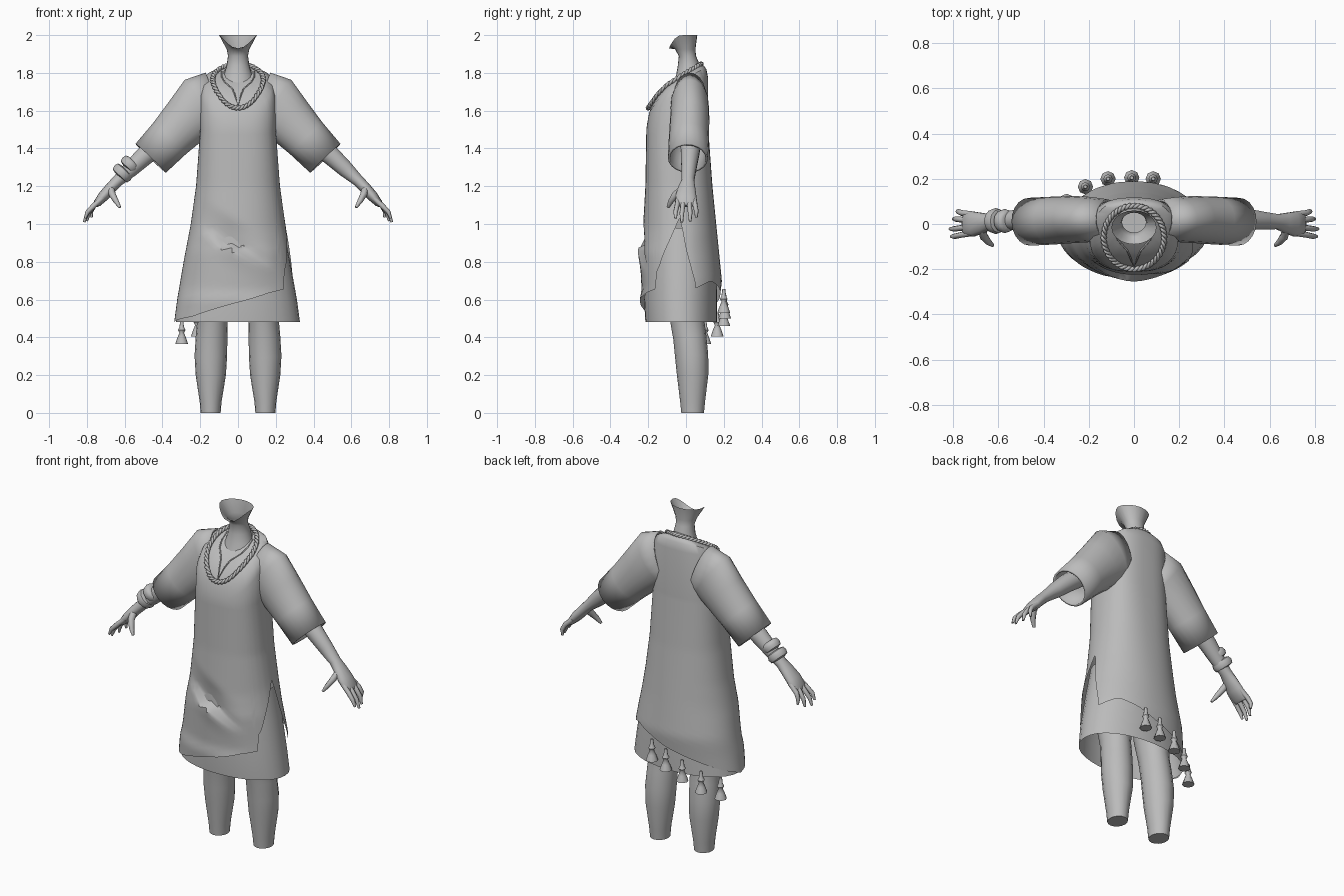
import bpy, bmesh, math
from mathutils import Vector

if "Cube" in bpy.data.objects:
    bpy.data.objects.remove(bpy.data.objects["Cube"])

grey = bpy.data.materials.new("soft_grey")
grey.diffuse_color = (0.5, 0.5, 0.5, 1)
grey.use_nodes = True
grey.node_tree.nodes["Principled BSDF"].inputs["Base Color"].default_value = grey.diffuse_color


def interp(table, v):
    """Linear lookup in a list of (key, value) sorted by key."""
    if v <= table[0][0]:
        return table[0][1]
    for (a, p), (b, q) in zip(table, table[1:]):
        if v <= b:
            return p + (q - p) * (v - a) / (b - a)
    return table[-1][1]


def loft(name, rings, cap_start=False, cap_end=False, angle=50):
    """Skin a row of closed rings with equal point counts."""
    bm = bmesh.new()
    vs = [[bm.verts.new(p) for p in r] for r in rings]
    n = len(vs[0])
    for a, b in zip(vs, vs[1:]):
        for i in range(n):
            j = (i + 1) % n
            bm.faces.new((a[i], a[j], b[j], b[i]))
    if cap_start:
        bm.faces.new(vs[0])
    if cap_end:
        bm.faces.new(vs[-1])
    bmesh.ops.recalc_face_normals(bm, faces=bm.faces)
    me = bpy.data.meshes.new(name)
    bm.to_mesh(me)
    bm.free()
    me.materials.append(grey)
    me.shade_smooth()
    me.set_sharp_from_angle(angle=math.radians(angle))
    ob = bpy.data.objects.new(name, me)
    bpy.context.collection.objects.link(ob)
    return ob


def limb(name, stations, n=12, side=1, caps=(True, True)):
    """Tube through (x, y, z, radius across, radius in y) stations."""
    pts = [Vector((s[0] * side, s[1], s[2])) for s in stations]
    rings = []
    for i, (p, s) in enumerate(zip(pts, stations)):
        t = (pts[min(i + 1, len(pts) - 1)] - pts[max(i - 1, 0)]).normalized()
        u = t.cross(Vector((0, 1, 0))).normalized()
        v = u.cross(t)
        rings.append([p + u * s[3] * math.cos(k * math.tau / n)
                      + v * s[4] * math.sin(k * math.tau / n) for k in range(n)])
    return loft(name, rings, *caps)


def oval(z, hw, yf, yb, n=20, power=1.0):
    """Horizontal oval ring; z may be a function of y."""
    out = []
    for k in range(n):
        c, s = math.cos(k * math.tau / n), math.sin(k * math.tau / n)
        x = hw * math.copysign(abs(c) ** power, c)
        y = (yf + yb) / 2 + (yb - yf) / 2 * math.copysign(abs(s) ** power, s)
        out.append((x, y, z(y) if callable(z) else z))
    return out


def wire(name, points, radius, cyclic=False):
    cu = bpy.data.curves.new(name, 'CURVE')
    cu.dimensions = '3D'
    cu.bevel_depth = radius
    cu.bevel_resolution = 1
    sp = cu.splines.new('POLY')
    sp.points.add(len(points) - 1)
    for q, p in zip(sp.points, points):
        q.co = (*p, 1)
    sp.use_cyclic_u = cyclic
    cu.materials.append(grey)
    bpy.context.collection.objects.link(bpy.data.objects.new(name, cu))


# Sloping chest and neck line, height against depth
SLOPE = [(-0.205, 1.60), (-0.15, 1.68), (-0.1, 1.73), (0, 1.795), (0.08, 1.84), (0.12, 1.845)]


def slope(y):
    return interp(SLOPE, y)


# Tunic profile: half width, front and back depth against height
WIDTH = [(0.48, 0.338), (0.6, 0.322), (0.8, 0.288), (1.0, 0.25), (1.2, 0.222), (1.5, 0.2)]
FRONT = [(0.48, -0.23), (0.6, -0.245), (0.65, -0.235), (0.85, -0.245), (0.97, -0.228), (1.2, -0.215), (1.5, -0.21)]
BACK = [(0.48, 0.165), (0.7, 0.19), (0.8, 0.18), (1.2, 0.14), (1.5, 0.118)]
# Slanted hem with a side slit, height against angle
HEM = [(0, 1.03), (20, 0.66), (45, 0.70), (70, 0.665), (90, 0.62), (120, 0.57), (150, 0.52),
       (180, 0.48), (225, 0.51), (270, 0.585), (300, 0.635), (320, 0.655), (325, 0.75),
       (330, 0.78), (360, 1.03)]
ANGLES = sorted(set(range(0, 360, 6)) | {3, 9, 15, 20, 320, 325, 333, 345, 357})


def body_point(deg, z):
    c, s = math.cos(math.radians(deg)), math.sin(math.radians(deg))
    power = 0.75 + 0.2 * min(1, max(0, (1.5 - z) / 0.6))
    x = interp(WIDTH, z) * math.copysign(abs(c) ** power, c)
    yf, yb = interp(FRONT, z), interp(BACK, z)
    y = (yf + yb) / 2 + (yb - yf) / 2 * math.copysign(abs(s) ** power, s)
    if s < 0:  # diagonal drape fold on the front
        up = z - (0.97 - 0.6 * (x + 0.19))
        fade = max(0, 1 - abs(x + 0.02) / 0.19)
        if 0 < up < 0.16:
            y += 0.05 * fade * (1 - up / 0.16)
        elif -0.1 < up <= 0:
            y -= 0.012 * fade * (1 + up / 0.1)
    return (x, y, z)


def yoke_ring(hw, yf, yb, drop, power):
    out = []
    for d in ANGLES:
        c, s = math.cos(math.radians(d)), math.sin(math.radians(d))
        x = hw * math.copysign(abs(c) ** power, c)
        y = (yf + yb) / 2 + (yb - yf) / 2 * math.copysign(abs(s) ** power, s)
        out.append((x, y, slope(y) - drop))
    return out


tunic = [yoke_ring(0.075, -0.05, 0.075, 0, 1), yoke_ring(0.105, -0.12, 0.085, 0, 0.95),
         yoke_ring(0.14, -0.17, 0.095, 0.004, 0.88), yoke_ring(0.18, -0.195, 0.108, 0.025, 0.8),
         yoke_ring(0.197, -0.206, 0.117, 0.07, 0.77)]
ROWS = 34
for r in range(ROWS + 1):
    tunic.append([body_point(d, 1.5 + (interp(HEM, d) - 1.5) * r / ROWS) for d in ANGLES])
loft("tunic", tunic)

# Underskirt
loft("underskirt", [oval(z, w, f, b, 32, 0.95) for z, w, f, b in
                    [(0.48, 0.328, -0.215, 0.165), (0.6, 0.312, -0.222, 0.165),
                     (0.8, 0.276, -0.215, 0.16), (0.98, 0.24, -0.2, 0.14)]])

# Neck with the open jaw line
neck = [oval(z, w, f, b) for z, w, f, b in
        [(1.72, 0.1, -0.08, 0.085), (1.79, 0.075, -0.052, 0.08), (1.84, 0.06, -0.043, 0.074),
         (1.89, 0.053, -0.038, 0.053), (1.925, 0.06, -0.058, 0.05)]]
jaw = []
for k in range(20):
    c, s = math.cos(k * math.tau / 20), math.sin(k * math.tau / 20)
    jaw.append((0.1 * c, -0.015 + 0.075 * s, 2.0 - 0.07 * max(0, -s) ** 2.5))
loft("neck", neck + [jaw], cap_start=True)

# Neckline edge with its notch
half = [(0.085, 0.02), (0.085, -0.03), (0.07, -0.07), (0.03, -0.115), (0.015, -0.15)]
edge = half + [(0, -0.19)] + [(-x, y) for x, y in reversed(half)]
wire("neckline_edge", [(x, y - 0.002, slope(y) + 0.002) for x, y in edge], 0.004)

# Necklace of two twisted strands
for phase in (0, math.pi):
    strand = []
    for k in range(240):
        a = k * math.tau / 240
        w = 22 * a + phase
        y = -0.06 - 0.14 * math.cos(a)
        strand.append(((0.134 + 0.006 * math.cos(w)) * math.sin(a),
                       y - 0.006 * math.cos(w) * math.cos(a),
                       slope(y) + 0.007 + 0.006 * math.sin(w)))
    wire("necklace_strand", strand, 0.008, True)

# Sleeves, arms, hands and legs on both sides
FINGERS = [(0.042, 0.055, 0.775, 1.035), (0.016, 0.022, 0.80, 1.015),
           (-0.012, -0.022, 0.815, 1.01), (-0.04, -0.055, 0.81, 1.03)]
for side, tag in ((1, "left"), (-1, "right")):
    sleeve = limb(tag + "_sleeve", [(0.12, 0.02, 1.66, 0.15, 0.09), (0.19, 0.02, 1.635, 0.158, 0.1),
                                    (0.26, 0.02, 1.56, 0.138, 0.104), (0.36, 0.015, 1.455, 0.12, 0.106),
                                    (0.462, 0.01, 1.348, 0.111, 0.106)], 20, side, (False, False))
    mod = sleeve.modifiers.new("cloth", 'SOLIDIFY')
    mod.thickness = 0.012
    mod.offset = -1
    limb(tag + "_arm", [(0.3, 0.02, 1.53, 0.06, 0.06), (0.42, 0.025, 1.42, 0.055, 0.055),
                        (0.5, 0.02, 1.355, 0.05, 0.048), (0.57, 0.015, 1.29, 0.043, 0.04),
                        (0.635, 0.01, 1.23, 0.031, 0.034), (0.67, 0.005, 1.195, 0.03, 0.045),
                        (0.71, 0, 1.15, 0.029, 0.056), (0.745, 0, 1.11, 0.021, 0.054),
                        (0.755, 0, 1.095, 0.01, 0.045)], 14, side)
    for y0, y1, x1, z1 in FINGERS:
        limb(tag + "_finger", [(0.715, y0, 1.14, 0.014, 0.014), (0.762, (y0 + y1) / 2, 1.098, 0.014, 0.013),
                               ((0.765 + x1) / 2 + 0.008, y1, (1.10 + z1) / 2, 0.012, 0.012),
                               (x1, y1, z1, 0.006, 0.007)], 8, side)
    limb(tag + "_thumb", [(0.675, -0.015, 1.19, 0.02, 0.02), (0.665, -0.055, 1.155, 0.018, 0.02),
                          (0.645, -0.08, 1.12, 0.014, 0.015), (0.625, -0.095, 1.088, 0.007, 0.008)], 8, side)
    limb(tag + "_leg", [(0.145, 0.035, 0, 0.053, 0.06), (0.145, 0.035, 0.06, 0.058, 0.066),
                        (0.144, 0.035, 0.2, 0.08, 0.083), (0.144, 0.03, 0.3, 0.086, 0.088),
                        (0.14, 0.02, 0.4, 0.084, 0.088), (0.135, 0.005, 0.5, 0.08, 0.09),
                        (0.132, -0.005, 0.62, 0.094, 0.105), (0.13, -0.01, 0.8, 0.105, 0.12)], 16, side)

# Two rounded bands on one wrist
for x, z, r in ((0.572, 1.315, 0.054), (0.612, 1.27, 0.058)):
    band = [(-0.026, 0.036), (-0.02, r - 0.006), (0, r), (0.02, r - 0.006), (0.026, 0.03)]
    limb("wrist_band", [(x + 0.68 * d, 0.013, z - 0.73 * d, q, q) for d, q in band], 12, -1)

# Tassels hanging along the back hem
BELL = [(0.06, 0.008), (0.025, 0.012), (0.008, 0.02), (-0.006, 0.012), (-0.03, 0.022), (-0.065, 0.034)]
for x, y, z in ((0.085, 0.2, 0.595), (-0.01, 0.205, 0.565), (-0.115, 0.2, 0.525),
                (-0.215, 0.165, 0.47), (-0.298, 0.1, 0.43)):
    loft("tassel", [[(x + r * math.cos(k * math.tau / 8), y + r * math.sin(k * math.tau / 8), z + h)
                     for k in range(8)] for h, r in BELL], True, True)
